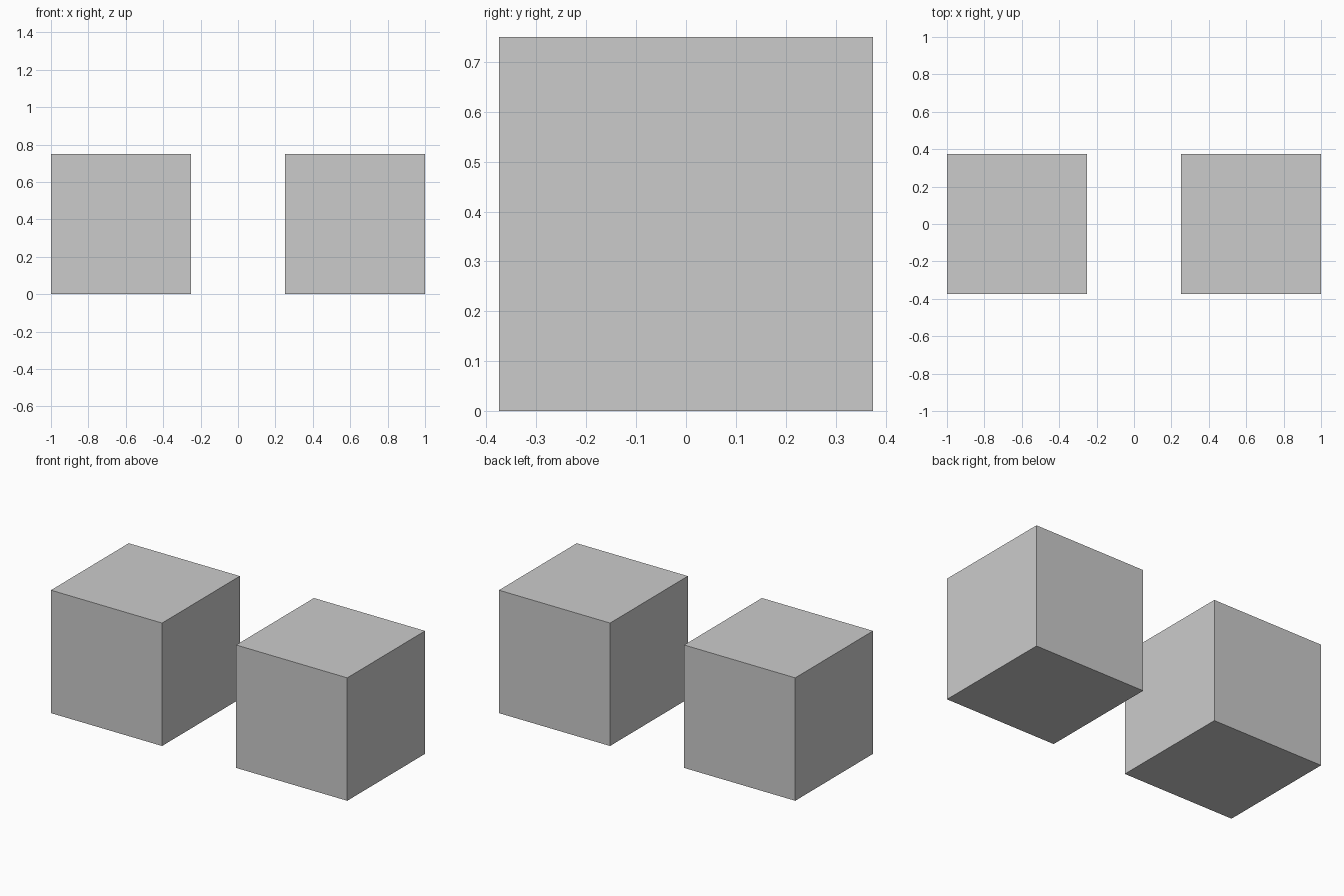
import bpy

if "Cube" in bpy.data.objects:
    bpy.data.objects.remove(bpy.data.objects["Cube"])

SIZE = 0.75      # edge length of each cube
OFFSET = 0.625   # distance of each cube centre from the middle

# Two equal cubes standing side by side with a gap between them
for name, side in (("left_cube", -1), ("right_cube", 1)):
    bpy.ops.mesh.primitive_cube_add(size=SIZE, location=(side * OFFSET, 0, SIZE / 2))
    bpy.context.object.name = name
